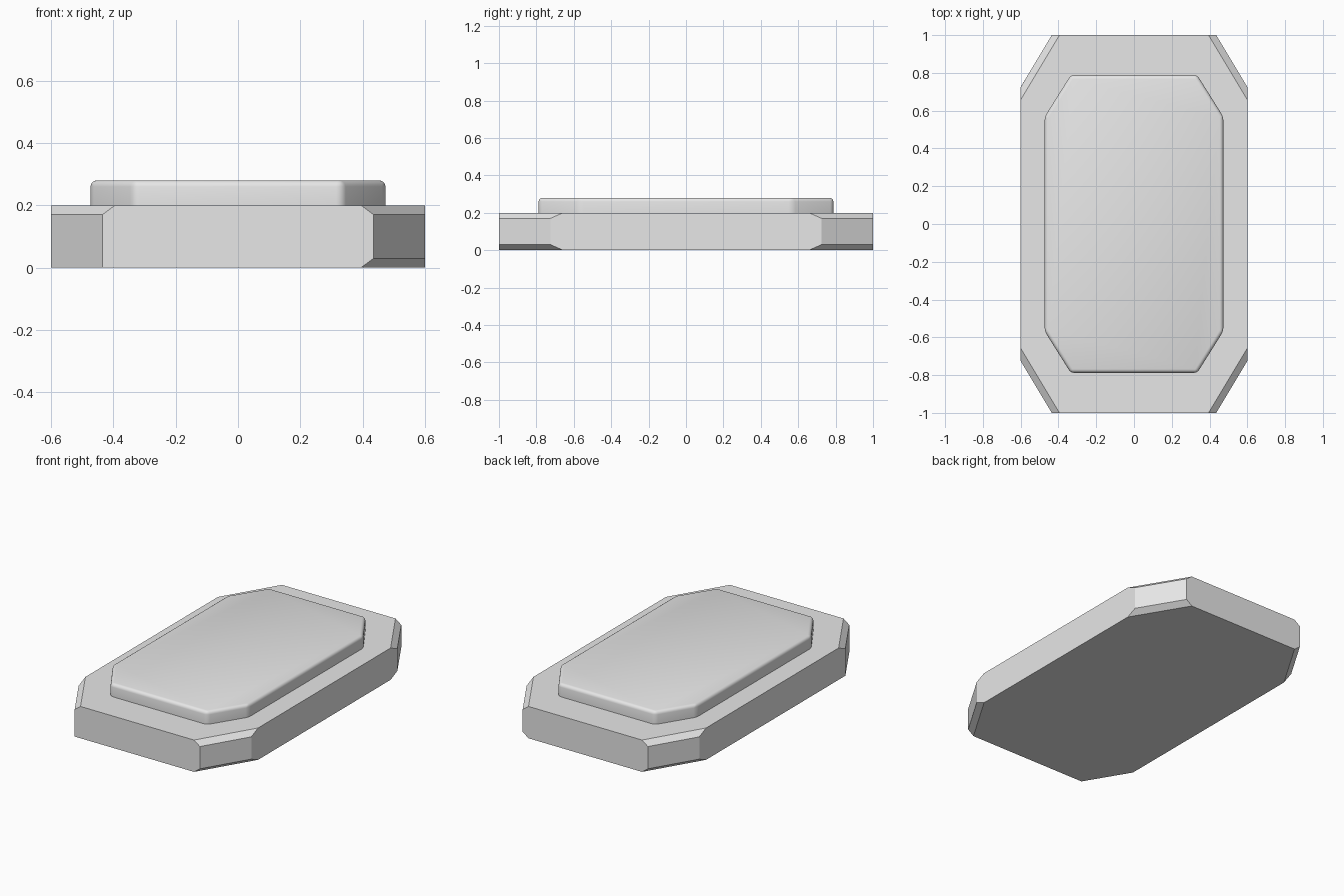
import bpy
import bmesh
from mathutils import Vector

if "Cube" in bpy.data.objects:
    bpy.data.objects.remove(bpy.data.objects["Cube"], do_unlink=True)

grey = bpy.data.materials.new("light_grey")
grey.use_nodes = True
colour = (0.8, 0.8, 0.8, 1)
grey.diffuse_color = colour
grey.node_tree.nodes["Principled BSDF"].inputs["Base Color"].default_value = colour


def box(half_x, half_y, bottom, top):
    bm = bmesh.new()
    bmesh.ops.create_cube(bm, size=2)
    for v in bm.verts:
        v.co = (v.co.x * half_x, v.co.y * half_y, top if v.co.z > 0 else bottom)
    return bm


def slice_off(bm, point, normal):
    """Cut away everything beyond a plane and cap the opening."""
    geom = bm.verts[:] + bm.edges[:] + bm.faces[:]
    cut = bmesh.ops.bisect_plane(bm, geom=geom, plane_co=Vector(point),
                                 plane_no=Vector(normal).normalized(), clear_outer=True)
    edges = [e for e in cut["geom_cut"] if isinstance(e, bmesh.types.BMEdge)]
    bmesh.ops.contextual_create(bm, geom=edges)


def finish(bm, name):
    bmesh.ops.recalc_face_normals(bm, faces=bm.faces)
    mesh = bpy.data.meshes.new(name)
    bm.to_mesh(mesh)
    bm.free()
    mesh.materials.append(grey)
    obj = bpy.data.objects.new(name, mesh)
    bpy.context.collection.objects.link(obj)
    return obj


corners = [(sx, sy) for sx in (-1, 1) for sy in (-1, 1)]

# Base slab: clipped corners, with chamfers above and below each clipped face
slab = box(0.6, 1, 0, 0.2)
for sx, sy in corners:
    nx, ny, nz = sx * 0.275, sy * 0.165, 0.37
    x, y = sx * 0.435, sy
    slice_off(slab, (x, y, 0.1), (nx, ny, 0))
    slice_off(slab, (x, y, 0.17), (nx, ny, nz))
    # The front corner on the -x side keeps its square lower edge
    if (sx, sy) != (-1, -1):
        slice_off(slab, (x, y, 0.03), (nx, ny, -nz))
finish(slab, "base_slab")

# Raised plate with softly rounded edges
plate = box(0.473, 0.788, 0.2, 0.28)
for sx, sy in corners:
    slice_off(plate, (sx * 0.335, sy * 0.788, 0.2), (sx * 0.22, sy * 0.138, 0))
rounded = [e for e in plate.edges if max(v.co.z for v in e.verts) > 0.25]
bmesh.ops.bevel(plate, geom=rounded, offset=0.02, offset_type='OFFSET',
                segments=4, profile=0.5, affect='EDGES')
raised = finish(plate, "raised_plate")

bpy.ops.object.select_all(action='DESELECT')
raised.select_set(True)
bpy.context.view_layer.objects.active = raised
bpy.ops.object.shade_smooth_by_angle()
